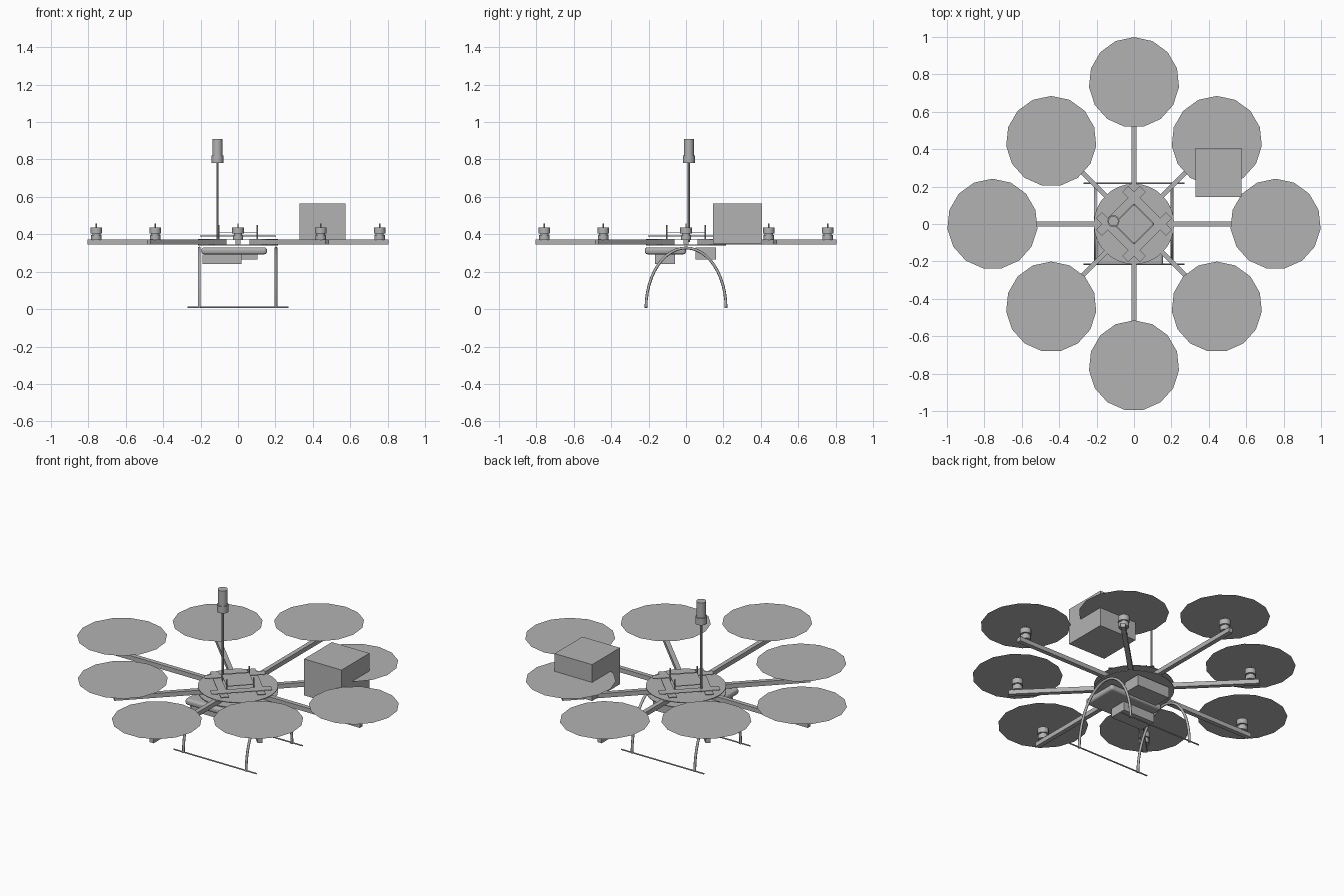
import bpy, math
from mathutils import Vector

cube = bpy.data.objects.get("Cube")
if cube:
    bpy.data.objects.remove(cube, do_unlink=True)

grey = bpy.data.materials.new("plain_grey")
grey.use_nodes = True
GREY = (0.45, 0.45, 0.45, 1)
grey.diffuse_color = GREY
grey.node_tree.nodes["Principled BSDF"].inputs["Base Color"].default_value = GREY


def finish(name):
    ob = bpy.context.object
    ob.name = name
    ob.data.materials.append(grey)
    return ob


def box(name, lo, hi, bevel=0):
    lo, hi = Vector(lo), Vector(hi)
    bpy.ops.mesh.primitive_cube_add(size=1, location=(lo + hi) / 2)
    ob = finish(name)
    ob.scale = hi - lo
    bpy.ops.object.transform_apply(location=False, rotation=False, scale=True)
    if bevel:
        mod = ob.modifiers.new("round", 'BEVEL')
        mod.width, mod.segments = bevel, 3
    return ob


def bar(name, centre, size, angle):
    """Box turned about the vertical axis."""
    half = Vector(size) / 2
    ob = box(name, -half, half)
    ob.location = centre
    ob.rotation_euler.z = angle
    return ob


def cylinder(name, x, y, z0, z1, r, sides=12):
    bpy.ops.mesh.primitive_cylinder_add(vertices=sides, radius=r, depth=z1 - z0,
                                        location=(x, y, (z0 + z1) / 2))
    ob = finish(name)
    bpy.ops.object.shade_smooth_by_angle(angle=math.radians(35))
    return ob


def tube(name, points, r):
    curve = bpy.data.curves.new(name, 'CURVE')
    curve.dimensions = '3D'
    curve.bevel_depth, curve.bevel_resolution = r, 2
    curve.use_fill_caps = True
    line = curve.splines.new('POLY')
    line.points.add(len(points) - 1)
    for p, co in zip(line.points, points):
        p.co = (*co, 1)
    ob = bpy.data.objects.new(name, curve)
    bpy.context.collection.objects.link(ob)
    curve.materials.append(grey)
    return ob


# Eight arms, each with a motor and a flat rotor disc
for i in range(8):
    a = i * math.pi / 4
    reach = 0.626 if i % 2 else 0.757
    c, s = math.cos(a), math.sin(a)
    length = reach + 0.048 - 0.1
    mid = 0.1 + length / 2
    bar(f"arm_{i}", (c * mid, s * mid, 0.358), (length, 0.026, 0.026), a)
    x, y = c * reach, s * reach
    cylinder(f"motor_base_{i}", x, y, 0.37, 0.397, 0.028)
    cylinder(f"motor_neck_{i}", x, y, 0.395, 0.405, 0.022)
    cylinder(f"motor_bell_{i}", x, y, 0.403, 0.435, 0.031)
    cylinder(f"motor_shaft_{i}", x, y, 0.434, 0.459, 0.004, 8)
    bpy.ops.mesh.primitive_circle_add(vertices=15, radius=0.242, fill_type='NGON',
                                      location=(x, y, 0.46))
    finish(f"rotor_disc_{i}")

# Round hub plates
cylinder("hub_top_plate", 0, 0, 0.371, 0.375, 0.215, 32)
cylinder("hub_bottom_plate", 0, 0, 0.341, 0.345, 0.215, 32)

# Crossed strips, raised board and its four pins
for i in range(4):
    a = math.pi / 4 + i * math.pi / 2
    c, s = math.cos(a), math.sin(a)
    bar(f"hub_strip_{i}", (c * 0.1, s * 0.1, 0.389 + 0.003 * (i % 2)),
        (0.045, 0.33, 0.003), a)
    b = i * math.pi / 2
    cylinder(f"pin_{i}", 0.103 * math.cos(b), 0.103 * math.sin(b), 0.372, 0.45, 0.004, 8)
bar("raised_board", (0, 0, 0.41), (0.15, 0.15, 0.003), math.pi / 4)

# Antenna mast
cylinder("mast_rod", -0.11, 0.015, 0.36, 0.79, 0.006, 10)
cylinder("mast_collar", -0.11, 0.015, 0.78, 0.82, 0.032, 16)
cylinder("mast_head", -0.11, 0.015, 0.82, 0.91, 0.027, 16)

# Large equipment box
box("equipment_box", (0.33, 0.145, 0.35), (0.575, 0.405, 0.565))

# Gear slung under the hub
box("battery", (-0.195, -0.22, 0.293), (0.155, 0, 0.33), 0.014)
box("front_module", (-0.19, -0.165, 0.24), (0.02, -0.06, 0.293))
box("rear_module", (-0.11, 0.05, 0.265), (0.105, 0.16, 0.33))

# Arched legs and ground rails
for side, x in (("left", 0.203), ("right", -0.207)):
    arch = [(x, 0.214 * math.cos(t), 0.005 + 0.322 * math.sin(t))
            for t in (k * math.pi / 24 for k in range(25))]
    tube(f"{side}_leg_arch", arch, 0.0075)
for end, y in (("front", -0.214), ("rear", 0.217)):
    tube(f"{end}_rail", [(-0.27, y, 0.009), (0.27, y, 0.009)], 0.004)
